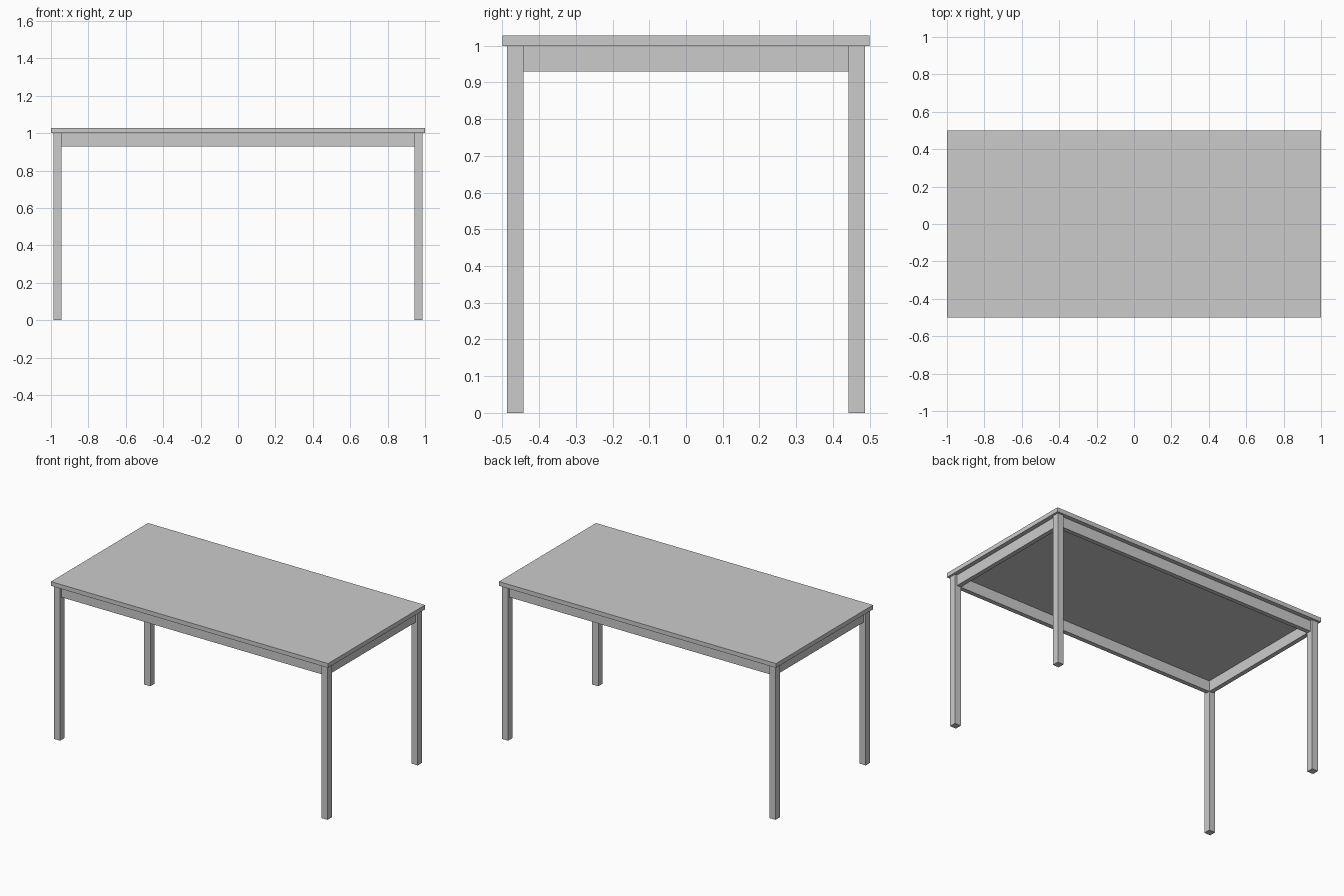
import bpy

if "Cube" in bpy.data.objects:
    bpy.data.objects.remove(bpy.data.objects["Cube"])

LEG_OUT_X, LEG_OUT_Y = 0.987, 0.487   # outer faces of the legs
LEG = 0.044                           # leg thickness
INSET = 0.015                         # aprons sit back from the leg faces
TOP_Z, APRON_Z = 1.0, 0.93


def box(name, lo, hi):
    """Axis-aligned box between two corners."""
    bpy.ops.mesh.primitive_cube_add(size=1, location=[(a + b) / 2 for a, b in zip(lo, hi)])
    ob = bpy.context.object
    ob.name = name
    ob.scale = [b - a for a, b in zip(lo, hi)]
    bpy.ops.object.transform_apply(location=False, rotation=False, scale=True)
    return ob


# Table top
box("table_top", (-1, -0.5, TOP_Z), (1, 0.5, 1.028))

in_x, in_y = LEG_OUT_X - LEG, LEG_OUT_Y - LEG

# Four square legs
for sx, side in ((-1, "left"), (1, "right")):
    for sy, end in ((-1, "front"), (1, "back")):
        xs = sorted((sx * in_x, sx * LEG_OUT_X))
        ys = sorted((sy * in_y, sy * LEG_OUT_Y))
        box(f"{end}_{side}_leg", (xs[0], ys[0], 0), (xs[1], ys[1], TOP_Z))

# Long aprons, flush with the inner leg faces
for s, name in ((-1, "front_apron"), (1, "back_apron")):
    ys = sorted((s * in_y, s * (LEG_OUT_Y - INSET)))
    box(name, (-in_x, ys[0], APRON_Z), (in_x, ys[1], TOP_Z))

# Short aprons at the ends
for s, name in ((-1, "left_apron"), (1, "right_apron")):
    xs = sorted((s * in_x, s * (LEG_OUT_X - INSET)))
    box(name, (xs[0], -in_y, APRON_Z), (xs[1], in_y, TOP_Z))
